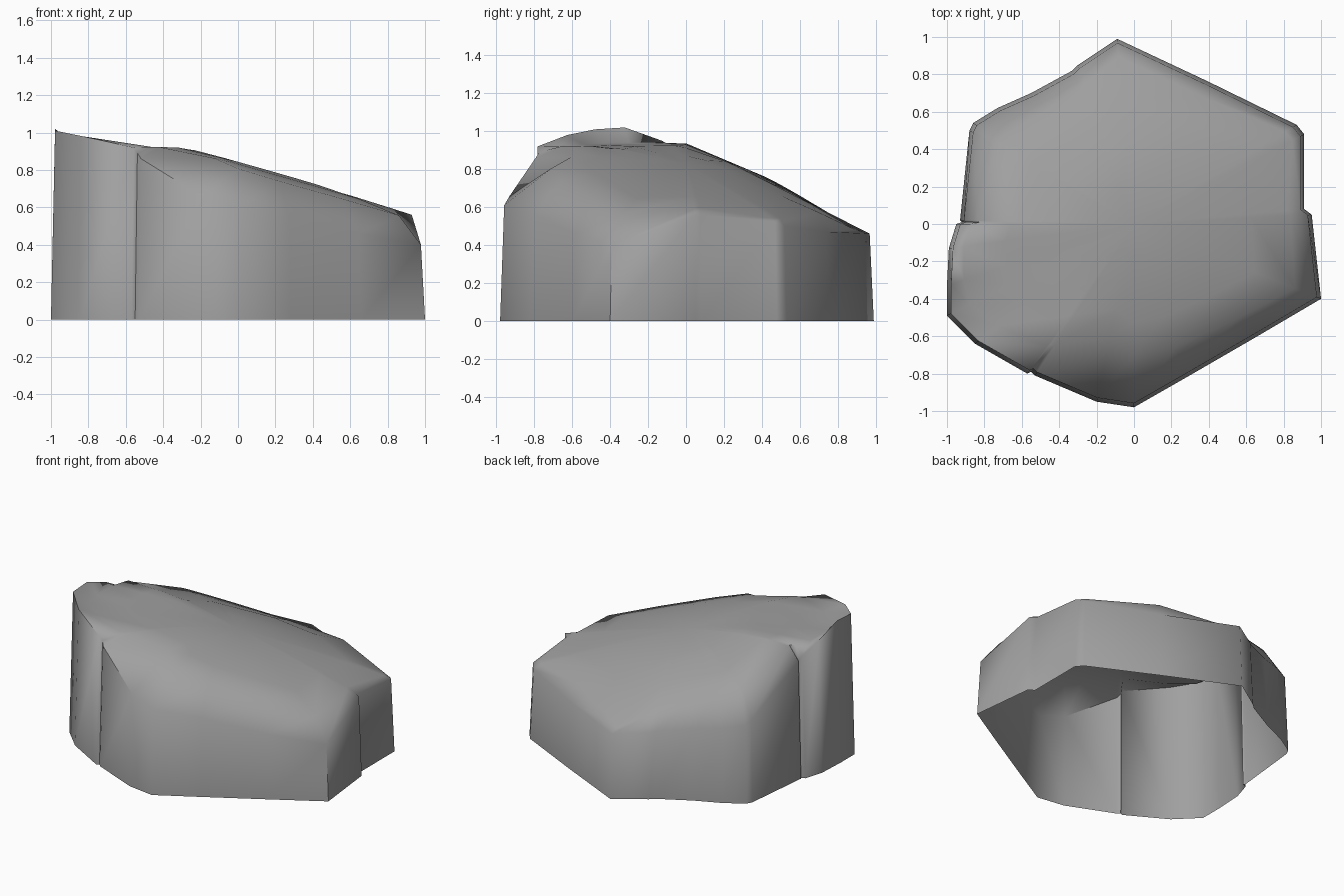
import bpy
import bmesh

# Remove only the default cube
cube = bpy.data.objects.get("Cube")
if cube:
    bpy.data.objects.remove(cube, do_unlink=True)

# Outline of the boulder: x, y, height of the wall, scale of the shoulder ring
OUTLINE = [
    (1, -.4, .4, .86), (.95, .05, .56, .88), (.91, .08, .56, .9),
    (.91, .48, .52, .93), (.87, .53, .5, .93), (.4, .76, .47, .9),
    (-.09, .99, .46, .9), (-.3, .85, .47, .88), (-.33, .82, .48, .88),
    (-.55, .7, .51, .86), (-.73, .62, .53, .84), (-.86, .54, .55, .84),
    (-.88, .5, .58, .84), (-.93, .02, .84, .9), (-.92, .01, .84, .9),
    (-.95, 0, .88, .92), (-.99, -.13, .95, .92), (-1, -.33, 1.02, .91),
    (-1, -.49, 1.01, .88), (-.85, -.64, .98, .85), (-.57, -.8, .92, .82),
    (-.55, -.79, .89, .82), (-.53, -.81, .86, .8), (-.2, -.95, .66, .64),
    (0, -.98, .61, .72), (.28, -.82, .56, .8), (.66, -.6, .46, .84),
]


def crown_height(x, y):
    """Sloping upper face, flattened on the high side."""
    slope = .825 - .23 * x - .06 * x * x - .13 * y - .22 * y * y + .15 * x * y
    back = max(y, 0)
    return min(slope, .91 - .03 * x - .35 * back - .15 * back * back)


def wall_ring(bm, scale, rise):
    """Ring that follows the outline, at a fraction of the wall height."""
    return [bm.verts.new((x * scale, y * scale, rim * rise))
            for x, y, rim, shoulder in OUTLINE]


def crown_ring(bm, scale):
    """Ring lying on the upper face."""
    ring = []
    for x, y, rim, shoulder in OUTLINE:
        px, py = x * shoulder * scale, y * shoulder * scale
        ring.append(bm.verts.new((px, py, crown_height(px, py))))
    return ring


# Hollow boulder shell, open underneath
bm = bmesh.new()
rings = [wall_ring(bm, 1, 0), wall_ring(bm, .978, 1)]
rings += [crown_ring(bm, scale) for scale in (1, .75, .5, .25)]
count = len(OUTLINE)
for lower, upper in zip(rings, rings[1:]):
    for i in range(count):
        j = (i + 1) % count
        bm.faces.new((lower[i], lower[j], upper[j], upper[i]))

# Close the crown with a fan
peak = bm.verts.new((0, 0, crown_height(0, 0)))
for i in range(count):
    bm.faces.new((rings[-1][i], rings[-1][(i + 1) % count], peak))

mesh = bpy.data.meshes.new("boulder")
bm.to_mesh(mesh)
bm.free()
boulder = bpy.data.objects.new("boulder", mesh)
bpy.context.collection.objects.link(boulder)

# Plain grey stone
stone = bpy.data.materials.new("grey stone")
stone.use_nodes = True
colour = (.35, .35, .35, 1)
stone.diffuse_color = colour
shader = next(n for n in stone.node_tree.nodes if n.type == "BSDF_PRINCIPLED")
shader.inputs["Base Color"].default_value = colour
shader.inputs["Roughness"].default_value = .9
mesh.materials.append(stone)

# Worn, smooth surface with sharp breaks at the cracks
bpy.ops.object.select_all(action="DESELECT")
boulder.select_set(True)
bpy.context.view_layer.objects.active = boulder
bpy.ops.object.shade_smooth_by_angle(angle=1.1)
